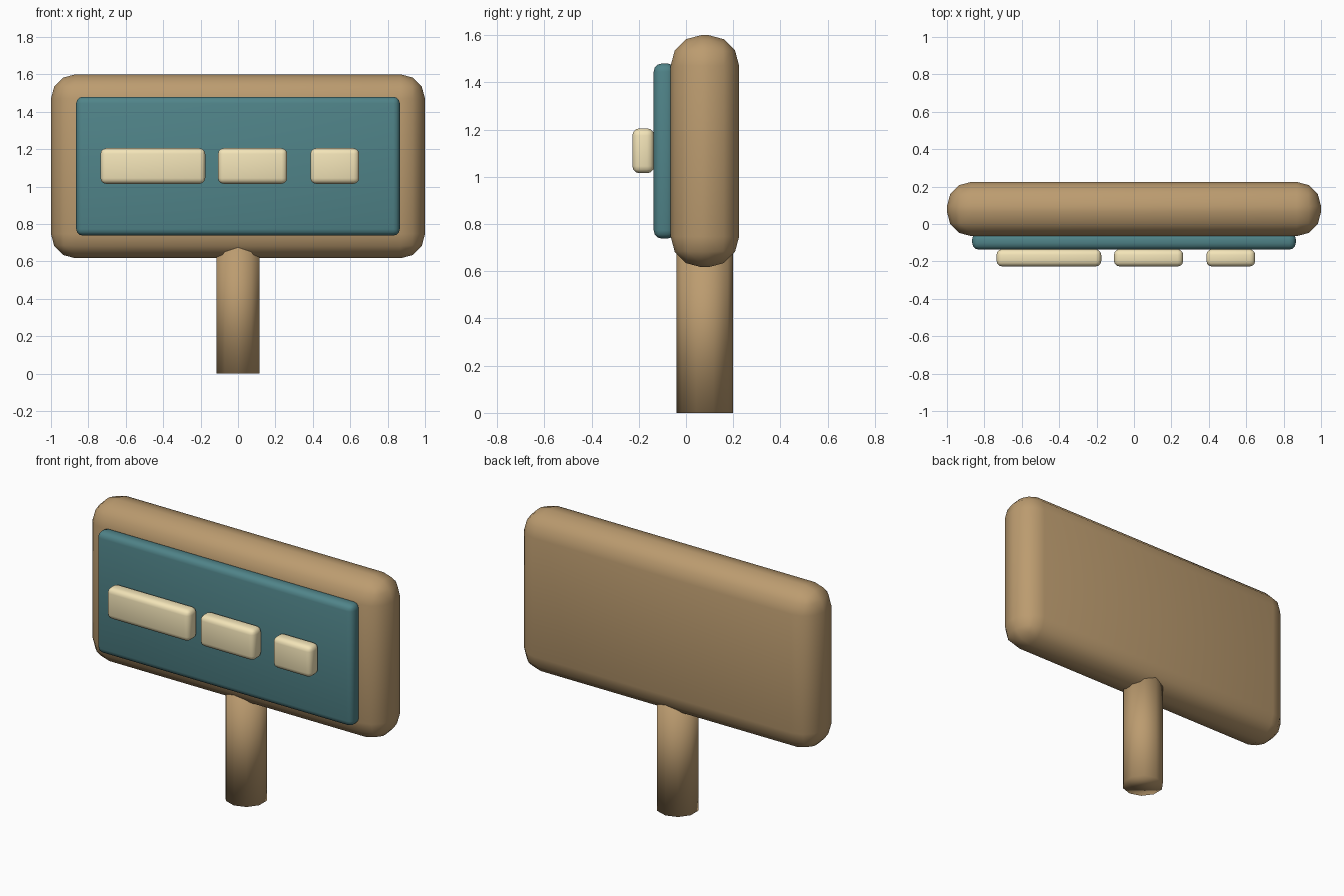
import bpy

if "Cube" in bpy.data.objects:
    bpy.data.objects.remove(bpy.data.objects["Cube"])


def material(name, rgb):
    m = bpy.data.materials.new(name)
    m.diffuse_color = (*rgb, 1)
    m.use_nodes = True
    m.node_tree.nodes["Principled BSDF"].inputs["Base Color"].default_value = m.diffuse_color
    return m


wood = material("wood", (0.50, 0.33, 0.16))
teal = material("teal_paint", (0.08, 0.23, 0.25))
cream = material("cream_paint", (0.90, 0.78, 0.48))


def rounded_box(name, x, y, z, bevel, segments, mat):
    """Box spanning the (min, max) ranges, with rounded edges."""
    spans = (x, y, z)
    bpy.ops.mesh.primitive_cube_add(size=1, location=[(a + b) / 2 for a, b in spans])
    ob = bpy.context.object
    ob.name = name
    ob.scale = [b - a for a, b in spans]
    bpy.ops.object.transform_apply(location=False, rotation=False, scale=True)
    mod = ob.modifiers.new("rounding", 'BEVEL')
    mod.width = bevel
    mod.segments = segments
    ob.data.materials.append(mat)
    bpy.ops.object.shade_smooth()
    return ob


# Post: ten-sided, its top buried in the board
POST_TOP = 0.70
bpy.ops.mesh.primitive_cylinder_add(vertices=10, radius=0.12, depth=POST_TOP,
                                    location=(0, 0.08, POST_TOP / 2))
post = bpy.context.object
post.name = "post"
post.data.materials.append(wood)
bpy.ops.object.shade_smooth()

# Board and the painted panel on its front
rounded_box("board", (-1, 1), (-0.065, 0.225), (0.617, 1.6), 0.13, 3, wood)
rounded_box("panel", (-0.865, 0.865), (-0.137, -0.045), (0.738, 1.48), 0.035, 3, teal)

# Raised bars, getting shorter to the right
for i, x in enumerate([(-0.735, -0.175), (-0.107, 0.263), (0.387, 0.648)], 1):
    rounded_box(f"bar_{i}", x, (-0.227, -0.135), (1.015, 1.205), 0.03, 3, cream)
